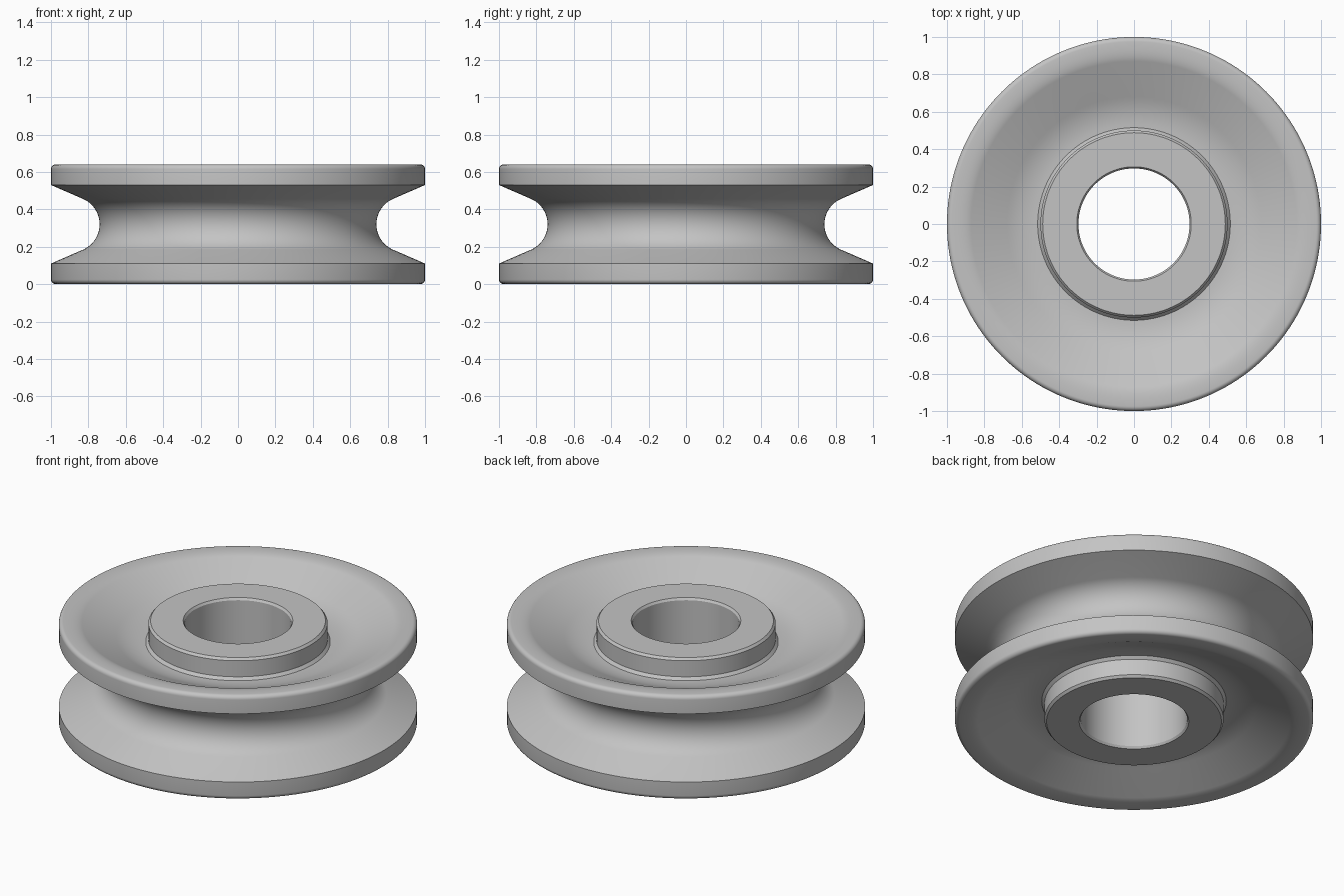
import bpy, bmesh, math
from mathutils import Vector

cube = bpy.data.objects.get("Cube")
if cube:
    bpy.data.objects.remove(cube, do_unlink=True)

MID = 0.32          # height of the mirror plane
SEGMENTS = 160


def blend(start, corner, end, steps=8):
    """Rounded transition between two straight profile lines."""
    a, b, c = Vector(start), Vector(corner), Vector(end)
    pts = []
    for i in range(steps + 1):
        t = i / steps
        pts.append(tuple(a * (1 - t) ** 2 + b * 2 * t * (1 - t) + c * t * t))
    return pts


def arc(cx, cz, radius, start, end, steps):
    pts = []
    for i in range(steps + 1):
        ang = math.radians(start + (end - start) * i / steps)
        pts.append((cx + radius * math.cos(ang), cz + radius * math.sin(ang)))
    return pts


# Upper half of the section, from the bore outwards to the groove floor
upper = [(0.297, 0.625), (0.306, 0.638)]                           # bore chamfer
upper += [(0.488, 0.638), (0.5, 0.624)]                            # hub face and bevel
upper += [(0.5, 0.525)]                                            # hub wall
upper += blend((0.515, 0.508), (0.6, 0.508), (0.68, 0.543))        # dish floor
upper += blend((0.87, 0.627), (0.9, 0.64), (0.95, 0.64))           # dish crest
upper += arc(0.975, 0.615, 0.025, 90, 0, 6)                        # rim rounding
upper += [(1.0, 0.53)]                                             # rim wall
upper += arc(0.888, MID, 0.148, 113.7, 180, 14)                    # rope groove

# Mirror for the lower half; the groove floor point is shared
lower = [(r, 2 * MID - z) for r, z in reversed(upper[:-1])]
profile = upper + lower

# Revolve the closed section around z
bm = bmesh.new()
verts = [bm.verts.new((r, 0, z)) for r, z in profile]
edges = [bm.edges.new((verts[i - 1], verts[i])) for i in range(len(verts))]
bmesh.ops.spin(bm, geom=verts + edges, cent=(0, 0, 0), axis=(0, 0, 1),
               angle=math.tau, steps=SEGMENTS, use_merge=False)
bmesh.ops.remove_doubles(bm, verts=bm.verts, dist=0.0002)
bmesh.ops.recalc_face_normals(bm, faces=bm.faces)
mesh = bpy.data.meshes.new("pulley_wheel")
bm.to_mesh(mesh)
bm.free()

wheel = bpy.data.objects.new("pulley_wheel", mesh)
bpy.context.collection.objects.link(wheel)

# Plain grey metal
color = (0.55, 0.55, 0.55, 1)
mat = bpy.data.materials.new("grey_metal")
mat.use_nodes = True
mat.diffuse_color = color
mat.node_tree.nodes["Principled BSDF"].inputs["Base Color"].default_value = color
mesh.materials.append(mat)

# Smooth shading with crisp edges
bpy.ops.object.select_all(action='DESELECT')
wheel.select_set(True)
bpy.context.view_layer.objects.active = wheel
bpy.ops.object.shade_smooth_by_angle(angle=math.radians(25))
